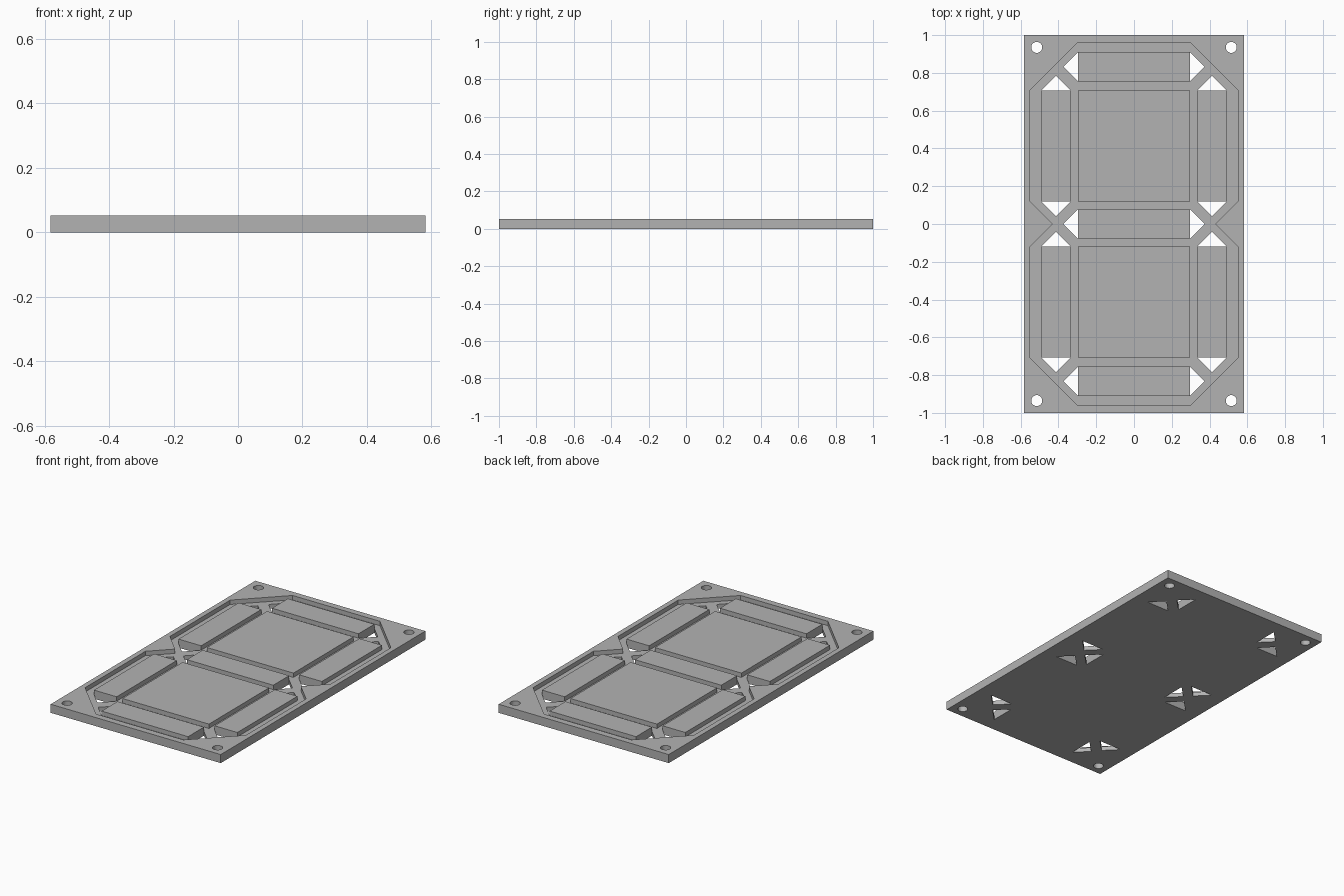
import bpy, bmesh
from math import cos, sin, tau

cube = bpy.data.objects.get("Cube")
if cube:
    bpy.data.objects.remove(cube, do_unlink=True)

HALF_W, HALF_L, TOP, FLOOR = 0.582, 1.0, 0.053, 0.026
SEG = 0.0775          # half width of a segment
BAR_X = 0.296         # half length of a horizontal segment
COL_X = 0.413         # centre of a vertical segment
COL_Y, COL_H = 0.413, 0.294

grey = bpy.data.materials.new("plain grey")
grey.diffuse_color = (0.45, 0.45, 0.45, 1)
grey.use_nodes = True
grey.node_tree.nodes["Principled BSDF"].inputs["Base Color"].default_value = (0.45, 0.45, 0.45, 1)


def prisms(name, outlines, z0, z1):
    """One object made of upright prisms, one per outline."""
    bm = bmesh.new()
    for outline in outlines:
        low = [bm.verts.new((x, y, z0)) for x, y in outline]
        high = [bm.verts.new((x, y, z1)) for x, y in outline]
        bm.faces.new(low)
        bm.faces.new(high)
        for i in range(len(low)):
            j = (i + 1) % len(low)
            bm.faces.new((low[i], low[j], high[j], high[i]))
    bmesh.ops.recalc_face_normals(bm, faces=bm.faces)
    mesh = bpy.data.meshes.new(name)
    bm.to_mesh(mesh)
    bm.free()
    mesh.materials.append(grey)
    obj = bpy.data.objects.new(name, mesh)
    bpy.context.collection.objects.link(obj)
    return obj


def rect(cx, cy, hx, hy):
    return [(cx - hx, cy - hy), (cx + hx, cy - hy), (cx + hx, cy + hy), (cx - hx, cy + hy)]


def cut(target, cutter):
    mod = target.modifiers.new(cutter.name, 'BOOLEAN')
    mod.operation, mod.solver, mod.object = 'DIFFERENCE', 'EXACT', cutter
    bpy.context.view_layer.objects.active = target
    bpy.ops.object.modifier_apply(modifier=mod.name)
    bpy.data.objects.remove(cutter, do_unlink=True)


# Recess outline: one quarter, mirrored round to a closed loop
right = [(0.43, 0), (0.55, 0.12), (0.55, 0.709), (0.299, 0.96)]
upper = right + [(-x, y) for x, y in reversed(right)]
outline = upper + [(x, -y) for x, y in reversed(upper[1:-1])]

# Segment layout and the triangular openings at the segment ends
bars = [("top_segment", 0.833), ("middle_segment", 0), ("bottom_segment", -0.833)]
holes = []
for _, y in bars:
    for s in (-1, 1):
        x = s * BAR_X
        holes.append([(x, y - SEG), (x + s * SEG, y), (x, y + SEG)])
for sx in (-1, 1):
    for sy in (-1, 1):
        for s in (-1, 1):
            x, y = sx * COL_X, sy * COL_Y + s * COL_H
            holes.append([(x - SEG, y), (x, y + s * SEG), (x + SEG, y)])

# Round screw holes in the corners
for sx in (-1, 1):
    for sy in (-1, 1):
        holes.append([(sx * 0.515 + 0.029 * cos(tau * i / 32),
                       sy * 0.935 + 0.029 * sin(tau * i / 32)) for i in range(32)])

# Base plate with recess and openings
plate = prisms("base_plate", [rect(0, 0, HALF_W, HALF_L)], 0, TOP)
cut(plate, prisms("recess_cutter", [outline], FLOOR, 0.2))
cut(plate, prisms("hole_cutter", holes, -0.1, 0.1))

# Raised blocks standing on the recess floor
for name, y in bars:
    prisms(name, [rect(0, y, BAR_X, SEG)], FLOOR, TOP)
for sy, row in ((1, "upper"), (-1, "lower")):
    prisms(row + "_centre_block", [rect(0, sy * COL_Y, BAR_X, COL_H)], FLOOR, TOP)
    for sx, side in ((1, "left"), (-1, "right")):
        prisms(f"{row}_{side}_segment", [rect(sx * COL_X, sy * COL_Y, SEG, COL_H)], FLOOR, TOP)
